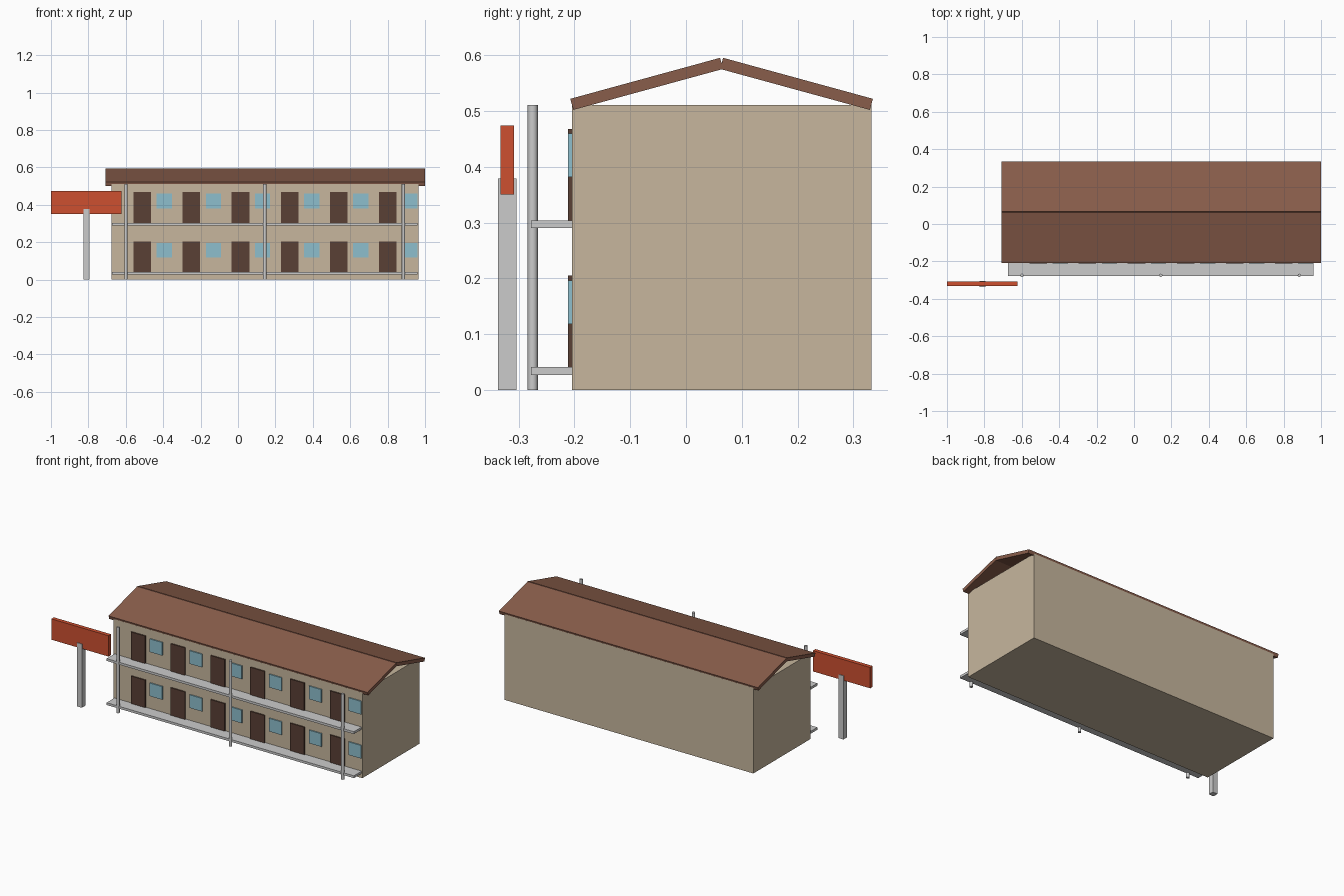
import bpy, math
from mathutils import Matrix

if "Cube" in bpy.data.objects:
    bpy.data.objects.remove(bpy.data.objects["Cube"])


def material(name, rgb):
    m = bpy.data.materials.new(name)
    m.diffuse_color = (*rgb, 1)
    m.use_nodes = True
    m.node_tree.nodes["Principled BSDF"].inputs["Base Color"].default_value = m.diffuse_color
    return m


WALL = material("beige_wall", (0.57, 0.47, 0.34))
ROOF = material("brown_roof", (0.25, 0.11, 0.07))
DOOR = material("dark_wood", (0.10, 0.05, 0.035))
GLASS = material("blue_glass", (0.27, 0.52, 0.61))
RED = material("red_board", (0.61, 0.08, 0.03))


def box(name, x, y, z, mat=None):
    """Box from (min, max) ranges on each axis."""
    c = [(a + b) / 2 for a, b in (x, y, z)]
    s = [b - a for a, b in (x, y, z)]
    bpy.ops.mesh.primitive_cube_add(size=1, location=c)
    o = bpy.context.object
    o.name = name
    o.data.transform(Matrix.Diagonal((*s, 1)))
    if mat:
        o.data.materials.append(mat)
    return o


X0, X1 = -0.677, 0.964
Y0, Y1 = -0.2045, 0.332
H = 0.511
XM, YM = (X0 + X1) / 2, (Y0 + Y1) / 2

# Main block
box("building_block", (X0, X1), (Y0, Y1), (0, H), WALL)

# Two tilted roof slabs
tilt = math.radians(15.3)
half = (Y1 - Y0) / 2
length = half / math.cos(tilt)
for side, label in ((-1, "front"), (1, "back")):
    slab = box("roof_slab_" + label, (-0.709, 1.0), (-length / 2, length / 2),
               (-0.0103, 0.0103), ROOF)
    slab.location.y = YM + side * half / 2
    slab.location.z = 0.5485
    slab.rotation_euler.x = -side * tilt

# Walkways, doors and windows on each floor
for floor, z in enumerate((0.041, 0.304), 1):
    box(f"walkway_{floor}", (XM - 0.816, XM + 0.816), (-0.278, Y0 + 0.001),
        (z - 0.014, z))
    for i in range(6):
        dx = -0.512 + i * 0.2626
        wx = dx + 0.118
        box(f"door_{floor}_{i + 1}", (dx - 0.047, dx + 0.047),
            (-0.2117, -0.198), (z, z + 0.164), DOOR)
        box(f"window_{floor}_{i + 1}", (wx - 0.041, wx + 0.041),
            (-0.2117, -0.198), (z + 0.0775, z + 0.1555), GLASS)

# Round walkway posts
for i, x in enumerate((-0.599, 0.143, 0.884), 1):
    bpy.ops.mesh.primitive_cylinder_add(vertices=12, radius=0.009, depth=H,
                                        location=(x, -0.2745, H / 2))
    bpy.context.object.name = f"walkway_post_{i}"
    bpy.ops.object.shade_smooth_by_angle(angle=math.radians(40))

# Roadside sign
box("sign_post", (-0.827, -0.795), (-0.3363, -0.3037), (0, 0.379))
box("sign_board", (-1.0, -0.622), (-0.332, -0.308), (0.35, 0.474), RED)
